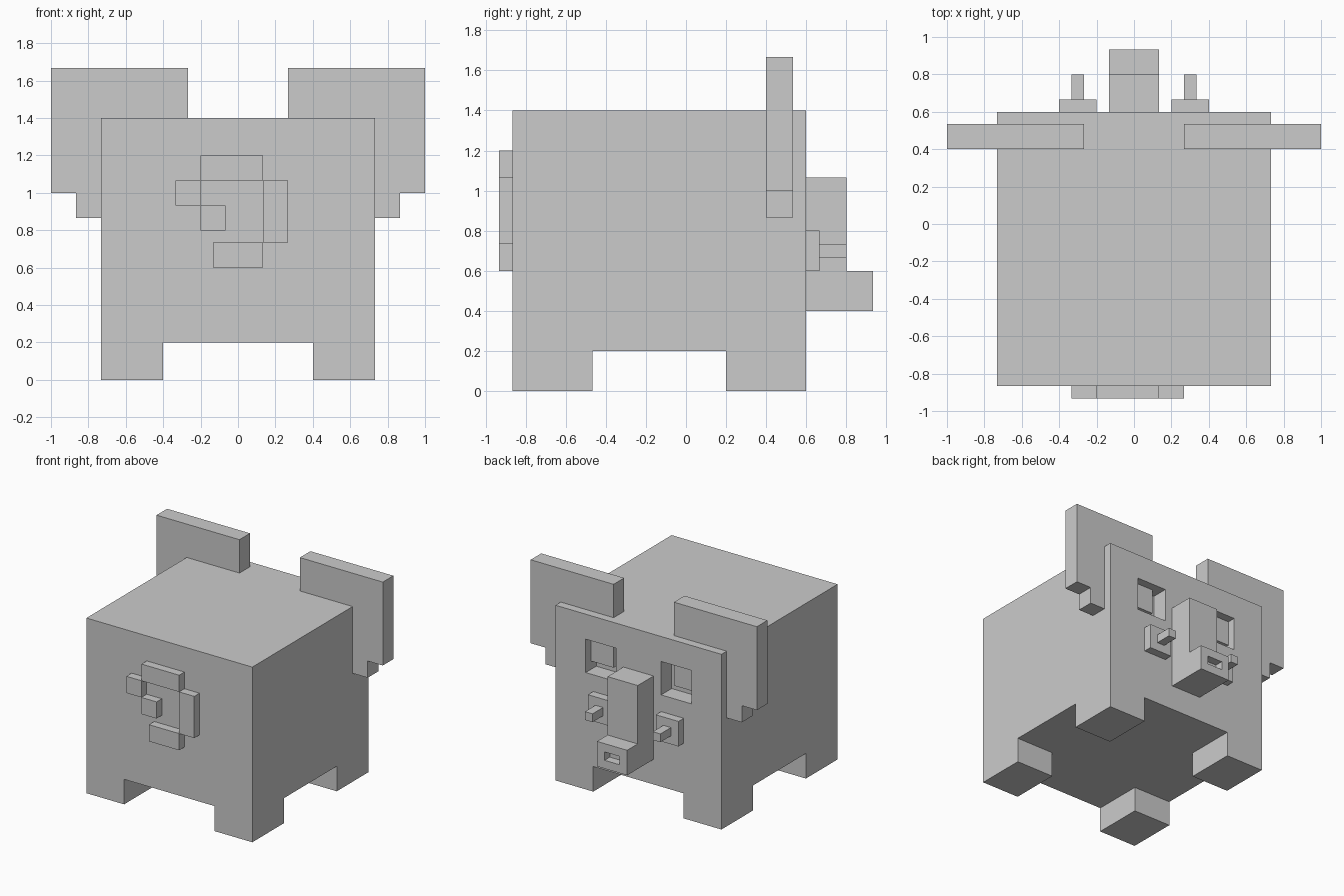
import bpy, bmesh

if "Cube" in bpy.data.objects:
    bpy.data.objects.remove(bpy.data.objects["Cube"])

U = 1 / 15  # one pixel of the blocky grid


def finish(name, bm):
    bmesh.ops.recalc_face_normals(bm, faces=bm.faces)
    mesh = bpy.data.meshes.new(name)
    bm.to_mesh(mesh)
    bm.free()
    ob = bpy.data.objects.new(name, mesh)
    bpy.context.collection.objects.link(ob)
    return ob


def box(name, x, y, z):
    """Box from (min, max) ranges in grid pixels."""
    bm = bmesh.new()
    bmesh.ops.create_cube(bm, size=1)
    for v in bm.verts:
        v.co = [r[int(c > 0)] * U for c, r in zip(v.co, (x, y, z))]
    return finish(name, bm)


def prism(name, points, axis, lo, hi):
    """Extrude a 2D profile along an axis (0 = x with yz profile, 1 = y with xz profile)."""
    bm = bmesh.new()
    verts = []
    for a, b in points:
        co = [a, b]
        co.insert(axis, lo)
        verts.append(bm.verts.new([c * U for c in co]))
    face = bm.faces.new(verts)
    ext = bmesh.ops.extrude_face_region(bm, geom=[face])["geom"]
    for v in ext:
        if isinstance(v, bmesh.types.BMVert):
            v.co[axis] = hi * U
    return finish(name, bm)


def carve(ob, *ranges):
    """Cut a box out of an object."""
    cutter = box("cutter", *ranges)
    cutter.hide_render = True
    mod = ob.modifiers.new("carve", "BOOLEAN")
    mod.operation, mod.solver, mod.object = "DIFFERENCE", "EXACT", cutter
    bpy.context.view_layer.objects.active = ob
    bpy.ops.object.modifier_apply(modifier=mod.name)
    bpy.data.objects.remove(cutter)


def span(side, a, b):
    return tuple(sorted((side * a, side * b)))


# Body with four legs left by two crossing channels
body = box("body_and_legs", (-11, 11), (-13, 9), (0, 21))
carve(body, (-6, 6), (-20, 20), (-5, 3))
carve(body, (-20, 20), (-7, 3), (-5, 3))

# Trunk with a stepped tip and a nostril slot
trunk = prism("trunk", [(9, 6), (14, 6), (14, 9), (12, 9), (12, 16), (9, 16)], 0, -2, 2)
carve(trunk, (-1, 1), (13, 16), (7, 8))

# Mirrored pairs: eye sockets, ears, tusks
ear_profile = [(4, 15), (11, 15), (11, 13), (13, 13), (13, 15), (15, 15), (15, 25), (4, 25)]
for side, label in ((-1, "left"), (1, "right")):
    carve(body, span(side, 3, 7), (7, 12), (14, 18))
    prism(f"ear_{label}", [(side * x, z) for x, z in ear_profile], 1, 6, 8)
    box(f"tusk_base_{label}", span(side, 3, 6), (9, 10), (9, 12))
    box(f"tusk_{label}", span(side, 4, 5), (10, 12), (10, 11))

# Curly tail on the opposite end
for i, (x, z) in enumerate([((-3, -1), (12, 14)), ((-5, -3), (14, 16)), ((-3, 2), (16, 18)),
                            ((2, 4), (11, 16)), ((-2, 2), (9, 11))]):
    box(f"tail_curl_{i + 1}", x, (-14, -13), z)
